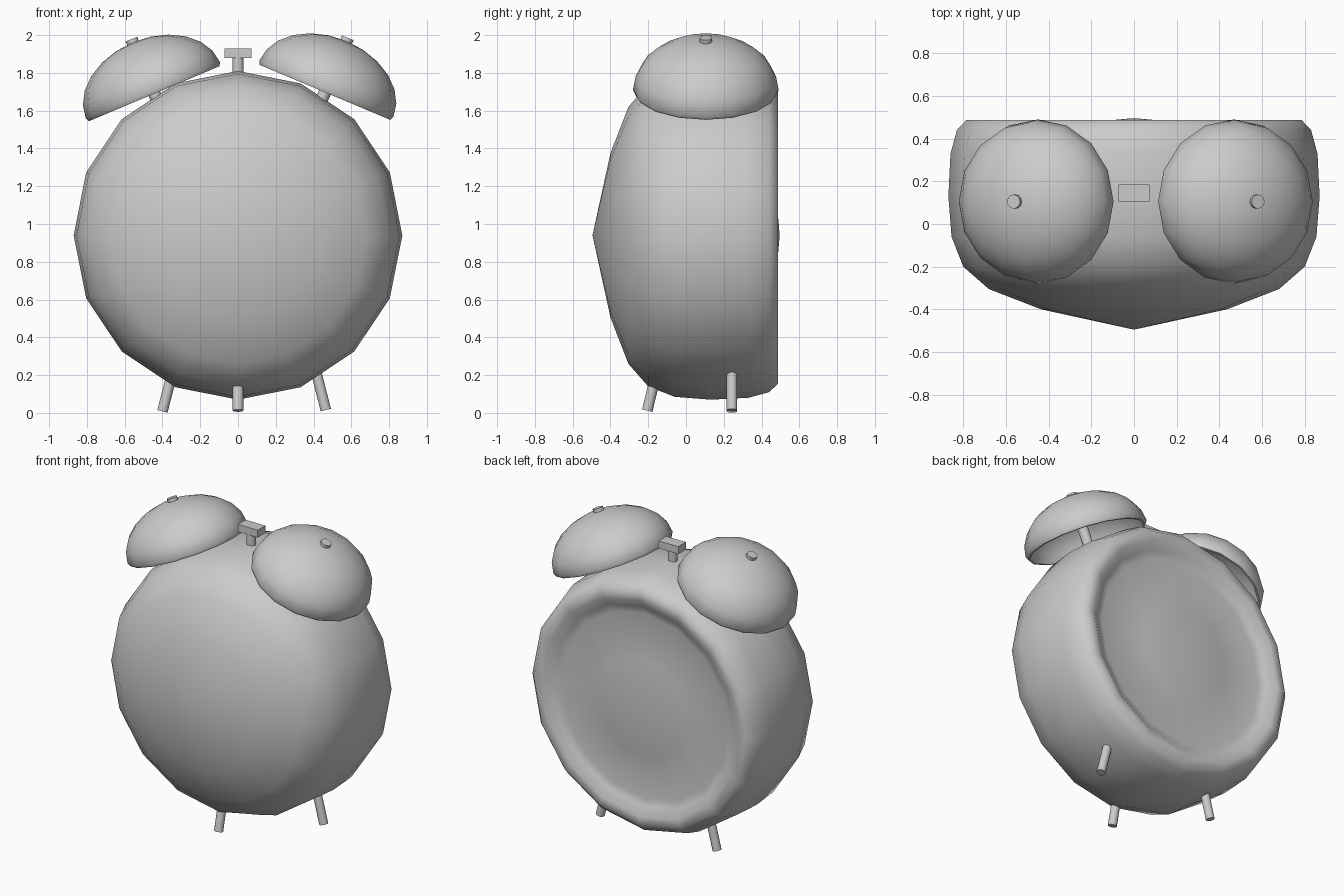
import bpy, bmesh, math
from mathutils import Vector, Matrix

if "Cube" in bpy.data.objects:
    bpy.data.objects.remove(bpy.data.objects["Cube"])

def place(bm, name, origin, axis, angle=40):
    """Turn local z to the axis, move to origin and make a smooth object."""
    rot = Vector((0, 0, 1)).rotation_difference(Vector(axis)).to_matrix().to_4x4()
    bmesh.ops.transform(bm, matrix=Matrix.Translation(origin) @ rot, verts=bm.verts)
    bmesh.ops.recalc_face_normals(bm, faces=bm.faces)
    me = bpy.data.meshes.new(name)
    bm.to_mesh(me)
    bm.free()
    ob = bpy.data.objects.new(name, me)
    bpy.context.collection.objects.link(ob)
    bpy.ops.object.select_all(action='DESELECT')
    ob.select_set(True)
    bpy.context.view_layer.objects.active = ob
    bpy.ops.object.shade_smooth_by_angle(angle=math.radians(angle))
    return ob

def lathe(name, profile, origin, axis, n=16, angle=40):
    """Revolve (radius, height) points; radius 0 makes a pole."""
    bm = bmesh.new()
    rings = []
    for r, h in profile:
        if r == 0:
            rings.append([bm.verts.new((0, 0, h))] * n)
        else:
            rings.append([bm.verts.new((r * math.cos(2 * math.pi * i / n),
                                        r * math.sin(2 * math.pi * i / n), h))
                          for i in range(n)])
    for a, b in zip(rings, rings[1:]):
        for i in range(n):
            j = (i + 1) % n
            bm.faces.new(dict.fromkeys((a[i], a[j], b[j], b[i])))
    return place(bm, name, origin, axis, angle)

def rod(name, p, q, r, n=12):
    p, q = Vector(p), Vector(q)
    return lathe(name, [(0, 0), (r, 0), (r, (q - p).length), (0, (q - p).length)],
                 p, (q - p).normalized(), n)

# Clock body: domed front, shallow recess at the back (local z = world y)
body = [(0, -0.495), (0.435, -0.40), (0.68, -0.305), (0.80, -0.20), (0.855, -0.06),
        (0.87, 0.13), (0.86, 0.33), (0.83, 0.44), (0.785, 0.488), (0.725, 0.488),
        (0.67, 0.45), (0.62, 0.436), (0.32, 0.468), (0, 0.496)]
lathe("clock_body", body, (0, 0, 0.94), (0, 1, 0), angle=70)

# Bells with their posts
R, H = 0.385, 0.275
ts = [math.radians(a) for a in (0, 15, 30, 45, 60, 75)]
bell = [(0, H - 0.005)]
bell += [((R - 0.022) * math.cos(t), (H - 0.005) * math.sin(t)) for t in reversed(ts)]
bell += [(R - 0.01, 0)]
bell += [(R * math.cos(t), 0.02 + H * math.sin(t)) for t in ts] + [(0, 0.02 + H)]
for side, cx, label in ((1, 0.46, "right"), (-1, -0.443, "left")):
    axis = Vector((side * 0.388, 0, 0.922)).normalized()
    c = Vector((cx, 0.105, 1.697 if side > 0 else 1.69))
    lathe(label + "_bell", bell, c, axis, angle=50)
    rod(label + "_bell_post", c - axis * 0.2, c + axis * 0.313, 0.033)

# Hammer between the bells
rod("hammer_stem", (0, 0.14, 1.76), (0, 0.14, 1.89), 0.03)
bm = bmesh.new()
bmesh.ops.create_cube(bm, size=1, matrix=Matrix.Diagonal((0.145, 0.08, 0.05, 1)))
place(bm, "hammer_head", (0, 0.145, 1.905), (0, 0, 1))

# Three splayed legs
rod("front_leg", (0, -0.205, 0.012), (0, -0.155, 0.22), 0.028)
rod("right_back_leg", (0.465, 0.243, 0.015), (0.405, 0.243, 0.25), 0.028)
rod("left_back_leg", (-0.40, 0.243, 0.008), (-0.34, 0.243, 0.243), 0.028)
